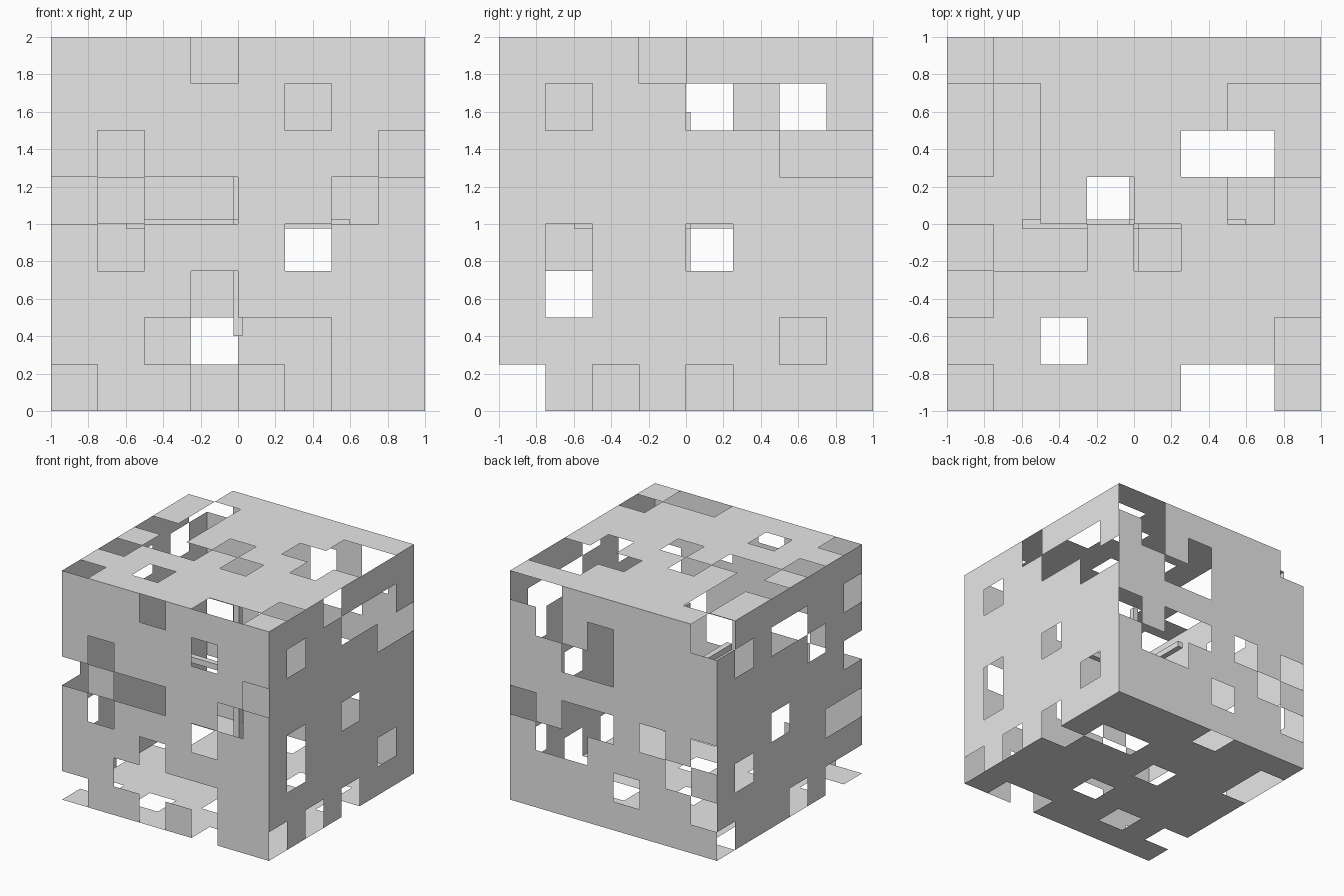
import bpy, bmesh
from mathutils import Vector

cube = bpy.data.objects.get("Cube")
if cube:
    bpy.data.objects.remove(cube, do_unlink=True)

grey = bpy.data.materials.new("plain grey")
grey.use_nodes = True
grey.diffuse_color = (0.8, 0.8, 0.8, 1)
grey.node_tree.nodes["Principled BSDF"].inputs["Base Color"].default_value = (0.8, 0.8, 0.8, 1)

CELL = 0.25
X, Y, Z = Vector((1, 0, 0)), Vector((0, 1, 0)), Vector((0, 0, 1))
CENTRE = Z.copy()


def finish(bm, name):
    mesh = bpy.data.meshes.new(name)
    bm.to_mesh(mesh)
    bm.free()
    mesh.materials.append(grey)
    obj = bpy.data.objects.new(name, mesh)
    bpy.context.collection.objects.link(obj)


def panel(name, u, v, outward, pattern):
    """Thin square sheet of cells; X marks an open cell, top row first."""
    bm = bmesh.new()
    for r, row in enumerate(reversed(pattern.split())):
        for c, mark in enumerate(row):
            if mark == "X":
                continue
            corner = CENTRE + outward + u * (c * CELL - 1) + v * (r * CELL - 1)
            steps = [u * 0, u * CELL, (u + v) * CELL, v * CELL]
            bm.faces.new([bm.verts.new(corner + s) for s in steps])
    bmesh.ops.remove_doubles(bm, verts=bm.verts, dist=0.001)
    for f in bm.faces:
        f.normal_update()
        if f.normal.dot(outward) < 0:
            f.normal_flip()
    finish(bm, name)


# Six perforated sheets forming the hollow box
panel("front_panel", X, Z, -Y, """
    ...X....
    .....X..
    .X.....X
    X.XX..X.
    .X...X..
    ...X....
    ..XXXX..
    X..X.X..""")

panel("back_panel", X, Z, Y, """
    X.....XX
    ....X.X.
    ....XX..
    ........
    X.X.XX.X
    .X...XX.
    X..X....
    ........""")

panel("left_panel", Y, Z, X, """
    ...X....
    .X..XXX.
    ......XX
    ........
    .X..X...
    .X......
    ......X.
    X.X.X...""")

panel("right_panel", Y, Z, -X, """
    .......X
    X..XX.X.
    ..X.....
    X.......
    ....X...
    XX....X.
    ........
    XX.X...X""")

panel("top_panel", X, Y, Z, """
    X.......
    .X....XX
    .X...XXX
    XX.X..X.
    .XX.X...
    X.......
    ..X....X
    X....XX.""")

panel("bottom_panel", X, Y, -Z, """
    ...X....
    X.......
    X....XX.
    ...X...X
    ........
    ....X...
    X.X.....
    .....XX.""")

# Three crossed bars at the centre
for name, axis in (("cross_bar_x", X), ("cross_bar_y", Y), ("cross_bar_z", Z)):
    bm = bmesh.new()
    bmesh.ops.create_cube(bm, size=1)
    size = Vector((0.05, 0.05, 0.05)) + axis * 1.15
    bmesh.ops.scale(bm, vec=size, verts=bm.verts)
    bmesh.ops.translate(bm, vec=CENTRE, verts=bm.verts)
    finish(bm, name)
